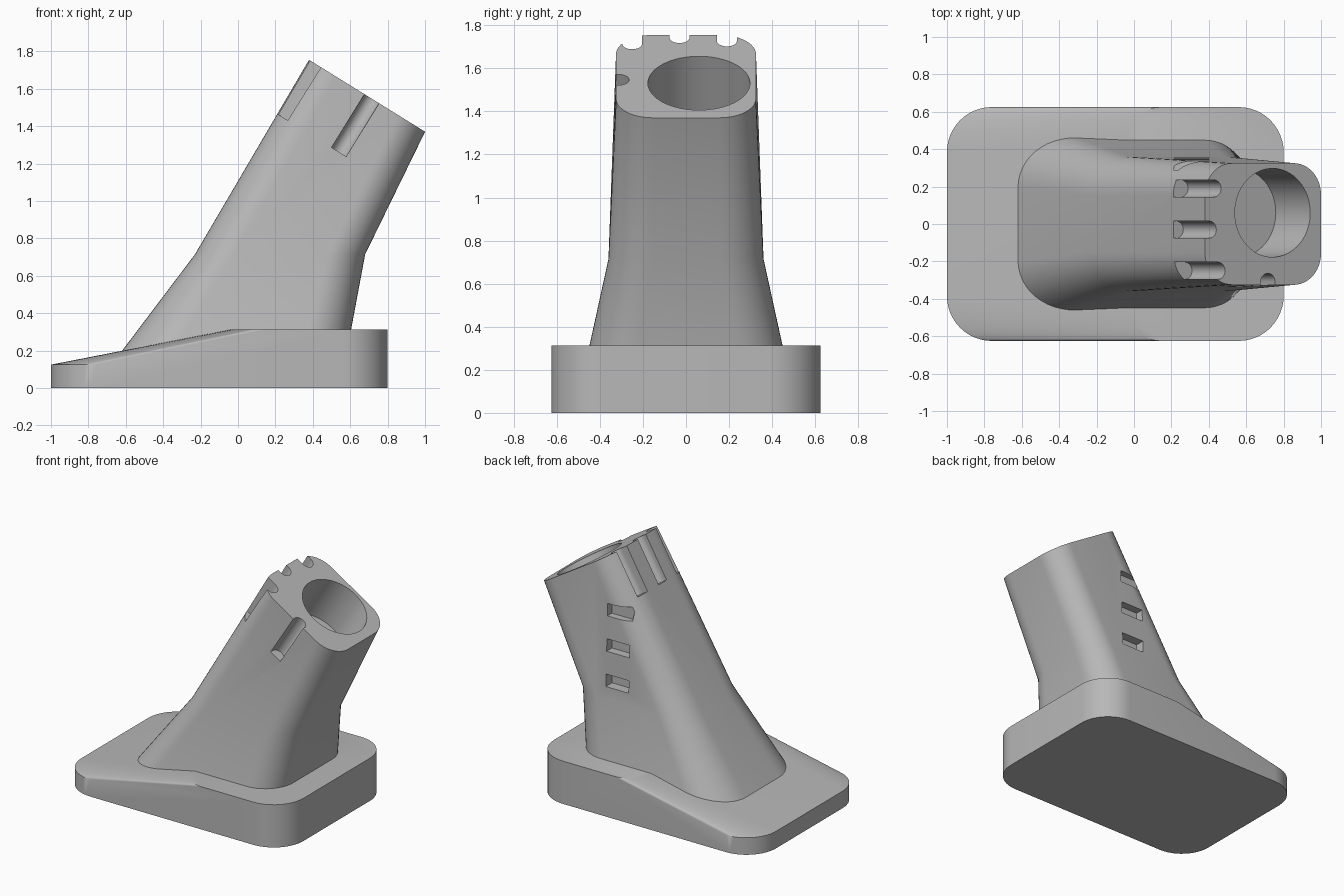
import bpy, bmesh
from math import sin, cos, pi, radians
from mathutils import Matrix, Vector

cube = bpy.data.objects.get("Cube")
if cube:
    bpy.data.objects.remove(cube, do_unlink=True)

grey = bpy.data.materials.new("plain_grey")
grey.use_nodes = True
colour = (0.48, 0.48, 0.48, 1)
grey.diffuse_color = colour
grey.node_tree.nodes["Principled BSDF"].inputs["Base Color"].default_value = colour


def arc(cx, cy, r, start, sweep, steps=12):
    return [(cx + r * cos(start + sweep * i / steps), cy + r * sin(start + sweep * i / steps))
            for i in range(steps + 1)]


def rounded_rect(x0, x1, hy, r_left, r_right):
    """Counter-clockwise outline, symmetric about y = 0."""
    q = pi / 2
    return (arc(x1 - r_right, hy - r_right, r_right, 0, q)
            + arc(x0 + r_left, hy - r_left, r_left, q, q)
            + arc(x0 + r_left, r_left - hy, r_left, 2 * q, q)
            + arc(x1 - r_right, r_right - hy, r_right, 3 * q, q))


def place(outline, z, matrix=Matrix()):
    return [matrix @ Vector((x, y, z)) for x, y in outline]


def loft(bm, rings):
    """Skin a stack of matching rings and cap both ends."""
    loops = [[bm.verts.new(p) for p in ring] for ring in rings]
    for low, high in zip(loops, loops[1:]):
        n = len(low)
        for i in range(n):
            j = (i + 1) % n
            bm.faces.new((low[i], low[j], high[j], high[i]))
    bm.faces.new(loops[0][::-1])
    bm.faces.new(loops[-1])


def finish(bm, name):
    bmesh.ops.recalc_face_normals(bm, faces=bm.faces)
    mesh = bpy.data.meshes.new(name)
    bm.to_mesh(mesh)
    bm.free()
    obj = bpy.data.objects.new(name, mesh)
    bpy.context.collection.objects.link(obj)
    mesh.materials.append(grey)
    return obj


def select(obj):
    bpy.ops.object.select_all(action='DESELECT')
    obj.select_set(True)
    bpy.context.view_layer.objects.active = obj


# Foot: low rounded plate rising to a thicker block
bm = bmesh.new()
plate = rounded_rect(-1, 0.8, 0.625, 0.24, 0.24)
block = rounded_rect(-0.035, 0.8, 0.625, 0.18, 0.24)
for p in place(plate, 0) + place(plate, 0.125) + place(block, 0.313):
    bm.verts.new(p)
bmesh.ops.convex_hull(bm, input=bm.verts)
bmesh.ops.dissolve_limit(bm, angle_limit=radians(0.2), verts=bm.verts, edges=bm.edges)
foot = finish(bm, "foot")

# Frame of the tilted top face: x runs down the slope, z along the socket axis
tilt = Matrix.Translation((0.69, 0, 1.5625)) @ Matrix.Rotation(radians(31.8), 4, 'Y')
half = 0.365

# Leaning column
bm = bmesh.new()
loft(bm, [
    place(rounded_rect(-0.695, 0.565, 0.495, 0.29, 0.24), 0.1),
    place(rounded_rect(-0.23, 0.68, 0.36, 0.21, 0.2), 0.715),
    place(rounded_rect(-half, half, 0.325, 0.17, 0.17), 0, tilt),
])
column = finish(bm, "column")

# Cutters: round socket, pen grooves and side pockets
bm = bmesh.new()
socket = arc(0.06, 0.06, 0.237, 0, 2 * pi, 64)[:-1]
loft(bm, [place(socket, -0.35, tilt), place(socket, 0.1, tilt)])


def groove(u, v, facing):
    """Round-bottomed groove along the axis, open towards the given angle."""
    r, reach = 0.046, 0.2
    outline = arc(u, v, r, facing + pi / 2, pi, 16)
    out = (reach * cos(facing), reach * sin(facing))
    outline += [(outline[k][0] + out[0], outline[k][1] + out[1]) for k in (-1, 0)]
    loft(bm, [place(outline, -0.335, tilt), place(outline, 0.1, tilt)])


groove(-0.34, -0.03, pi)
groove(-0.31, 0.19, pi)
groove(-0.285, -0.25, pi)
groove(0.03, -0.31, -pi / 2)

pocket = [(0.215, 0.285), (0.4, 0.285), (0.4, 0.5), (0.215, 0.5)]
for i in range(3):
    z = 0.80 + 0.255 * i
    loft(bm, [place(pocket, z), place(pocket, z + 0.09)])
cutter = finish(bm, "cutter")
cutter.hide_render = True

cut = column.modifiers.new("cut", 'BOOLEAN')
cut.operation = 'DIFFERENCE'
cut.solver = 'EXACT'
cut.object = cutter
select(column)
bpy.ops.object.modifier_apply(modifier="cut")
bpy.data.objects.remove(cutter, do_unlink=True)

for obj in (foot, column):
    select(obj)
    bpy.ops.object.shade_smooth_by_angle(angle=radians(30))
